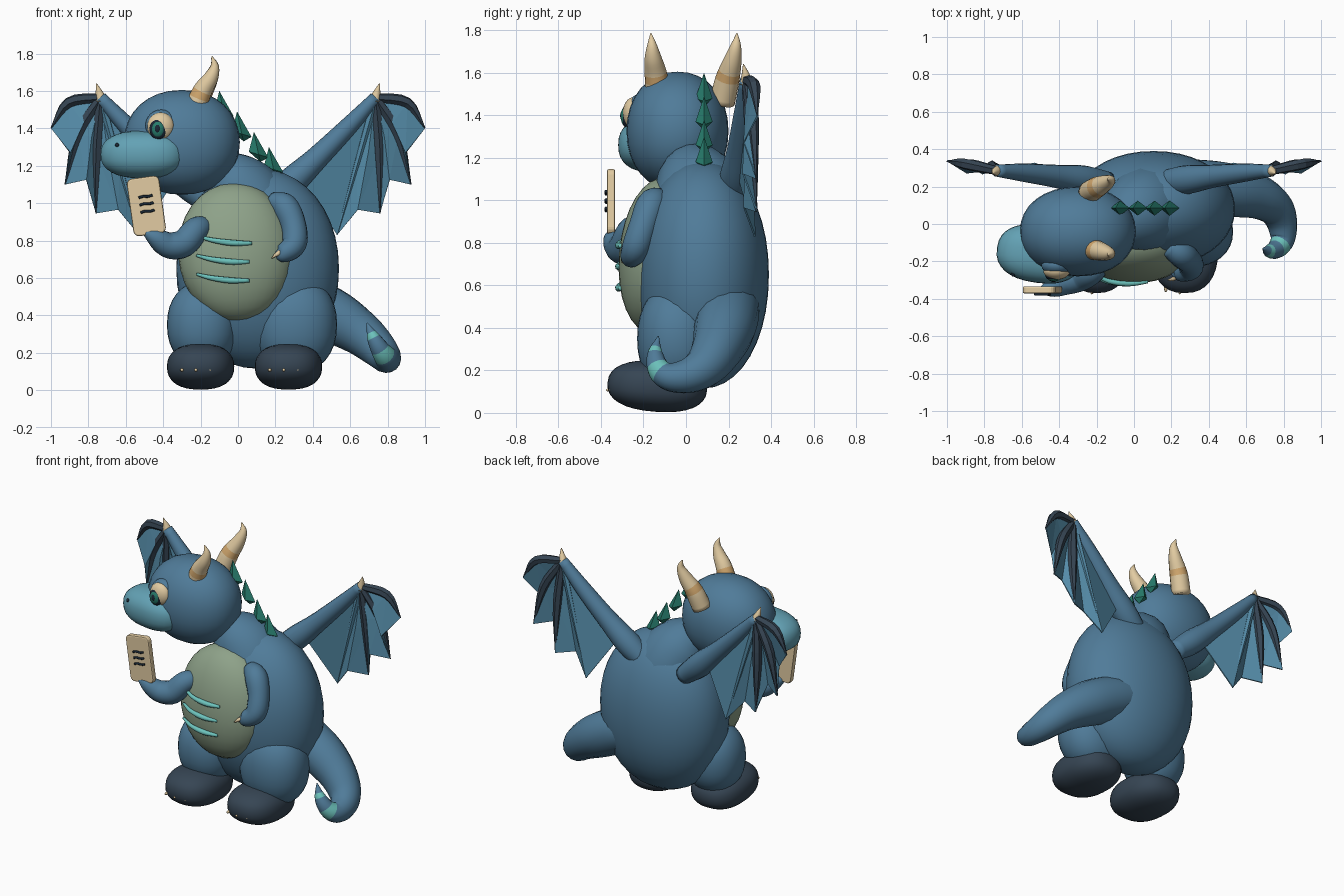
import bpy, bmesh, math
from mathutils import Vector, Matrix

if "Cube" in bpy.data.objects:
    bpy.data.objects.remove(bpy.data.objects["Cube"], do_unlink=True)


def material(name, r, g, b):
    m = bpy.data.materials.new(name)
    m.use_nodes = True
    m.diffuse_color = (r, g, b, 1)
    m.node_tree.nodes["Principled BSDF"].inputs["Base Color"].default_value = (r, g, b, 1)
    return m


BLUE = material("scale blue", .08, .2, .32)
SNOUT = material("pale blue", .125, .36, .46)
BELLY = material("sage", .27, .36, .25)
SLATE = material("slate", .037, .06, .088)
CREAM = material("cream", .76, .6, .36)
ORANGE = material("ochre", .66, .4, .16)
GREEN = material("emerald", .02, .2, .15)
WEB = material("wing blue", .09, .26, .39)
TEAL = material("stripe teal", .15, .54, .5)
DARK = material("dark navy", .01, .02, .035)


def finish(name, bm, *mats, smooth=True):
    bmesh.ops.recalc_face_normals(bm, faces=bm.faces[:])
    mesh = bpy.data.meshes.new(name)
    bm.to_mesh(mesh)
    bm.free()
    for m in mats:
        mesh.materials.append(m)
    for p in mesh.polygons:
        p.use_smooth = smooth
    ob = bpy.data.objects.new(name, mesh)
    bpy.context.collection.objects.link(ob)
    return ob


def blob(name, centre, radii, mat, power=1.0, tilt=(0, 0, 0), seg=32):
    """Ellipsoid; power below 1 makes it boxier."""
    bm = bmesh.new()
    bmesh.ops.create_uvsphere(bm, u_segments=seg, v_segments=seg // 2, radius=1)
    for v in bm.verts:
        v.co = Vector([math.copysign(abs(c) ** power, c) * r for c, r in zip(v.co, radii)])
    ob = finish(name, bm, mat)
    ob.location = centre
    ob.rotation_euler = [math.radians(a) for a in tilt]
    return ob


def spline(points, steps):
    """Catmull-Rom through (x, y, z, radius) points."""
    pts = [Vector(p) for p in points]
    pts = [2 * pts[0] - pts[1]] + pts + [2 * pts[-1] - pts[-2]]
    out = []
    for a, b, c, d in zip(pts, pts[1:], pts[2:], pts[3:]):
        for i in range(steps):
            t = i / steps
            out.append(.5 * (2 * b + (c - a) * t + (2 * a - 5 * b + 4 * c - d) * t ** 2
                             + (3 * b - a - 3 * c + d) * t ** 3))
    return out + [pts[-2]]


def tube(name, points, *mats, bands=(), sides=16, steps=5, smooth=True):
    """Tapered tube; bands are (start, end) fractions given the second material."""
    path = spline(points, steps)
    bm = bmesh.new()
    rings = []
    for i, p in enumerate(path):
        way = (path[min(i + 1, len(path) - 1)] - path[max(i - 1, 0)]).to_3d()
        turn = Vector((0, 0, 1)).rotation_difference(way) if not rings else \
            old_way.rotation_difference(way) @ turn
        old_way = way
        r = max(p.w, .002)
        rings.append([bm.verts.new(p.to_3d() + turn @ Vector(
            (r * math.cos(k * math.tau / sides), r * math.sin(k * math.tau / sides), 0)))
            for k in range(sides)])
    for i, (a, b) in enumerate(zip(rings, rings[1:])):
        mid = (i + .5) / (len(rings) - 1)
        for k in range(sides):
            f = bm.faces.new((a[k], a[k - 1], b[k - 1], b[k]))
            f.material_index = int(any(s < mid < e for s, e in bands))
    bm.faces.new(rings[0])
    bm.faces.new(rings[-1])
    return finish(name, bm, *mats, smooth=smooth)


# Torso, neck and head
blob("body", (.105, .08, .65), (.435, .31, .535), BLUE, .96, seg=40)
blob("belly", (-.01, -.125, .738), (.31, .19, .37), BELLY, .97, tilt=(-5, -4, 0))
tube("neck", [(.08, .08, .92, .25), (.02, .06, 1.04, .22), (-.06, .03, 1.13, .17),
     (-.12, .01, 1.18, .1)], BLUE)
blob("head", (-.3, -.04, 1.325), (.31, .24, .28), BLUE, .94)
blob("snout", (-.505, -.16, 1.26), (.23, .155, .128), SNOUT, .84, tilt=(0, 0, -8))
blob("nostril", (-.645, -.26, 1.31), (.014, .022, .012), DARK, seg=12)
for i, z in enumerate((.8, .7, .6)):
    x = -.22 + .015 * (i == 0)
    tube(f"belly_stripe_{i + 1}", [(x, -.275, z + .02, .008), (x + .08, -.308, z, .014),
         (x + .18, -.317, z - .013, .017), (x + .28, -.308, z - .014, .01)], TEAL, sides=8)

# Eye in a slightly raised socket
blob("eye_socket", (-.41, -.22, 1.415), (.085, .055, .085), BLUE)
blob("eye_white", (-.413, -.25, 1.41), (.072, .047, .074), CREAM)
blob("eye_rim", (-.427, -.278, 1.395), (.046, .025, .056), DARK)
blob("iris", (-.428, -.286, 1.395), (.036, .021, .045), GREEN)
blob("pupil", (-.43, -.294, 1.397), (.02, .016, .028), DARK, seg=16)

# Horns
tube("right_horn", [(-.24, .17, 1.46, .06), (-.2, .195, 1.57, .057), (-.15, .22, 1.66, .042),
     (-.125, .235, 1.73, .024), (-.14, .24, 1.785, .003)], CREAM, ORANGE, bands=[(.26, .34)])
tube("left_horn", [(-.23, -.13, 1.5, .06), (-.19, -.143, 1.6, .052), (-.145, -.155, 1.67, .04),
     (-.125, -.16, 1.73, .023), (-.14, -.165, 1.785, .003)], CREAM, ORANGE, bands=[(.16, .24)])

# Back spines: four-sided double pyramids
for i, (x, z) in enumerate([(-.075, 1.48), (.02, 1.37), (.11, 1.26), (.19, 1.18)]):
    bm = bmesh.new()
    base = [bm.verts.new((x + a, .085 + b, z - a * .3))
            for a, b in ((.052, 0), (0, .04), (-.052, 0), (0, -.04))]
    for tip in ((x - .025, .085, z + .12), (x + .01, .085, z - .04)):
        t = bm.verts.new(tip)
        for k in range(4):
            bm.faces.new((base[k], base[k - 1], t))
    finish(f"back_spine_{i + 1}", bm, GREEN, smooth=False)

# Legs, feet and toenails
for side, x, leg_x, r, h in (("left", .27, .305, .225, .26), ("right", -.2, -.19, .19, .23)):
    blob(side + "_leg", (leg_x, -.04, .35), (r, .19, h), BLUE, .92)
    blob(side + "_foot", (x, -.135, .125), (.18, .235, .12), SLATE, .84, tilt=(-4, 0, 0))
    for k in (-1, 0, 1):
        blob(f"{side}_toenail_{k + 2}", (x - .025 + k * .075, -.355 + .012 * abs(k), .108),
             (.01, .022, .009), CREAM, seg=8)

# Tail
tube("tail", [(.2, .23, .53, .12), (.36, .2, .47, .145), (.52, .18, .39, .143),
     (.66, .145, .3, .12), (.75, .09, .22, .1), (.79, .01, .175, .083), (.795, -.08, .17, .066),
     (.765, -.13, .21, .053), (.725, -.145, .28, .036), (.69, -.13, .36, .003)],
     BLUE, TEAL, bands=[(.72, .79), (.88, .93)], steps=6)

# Arms
tube("right_arm", [(-.16, -.18, .87, .05), (-.22, -.25, .86, .068), (-.29, -.285, .785, .075),
     (-.37, -.31, .775, .07), (-.44, -.34, .815, .052), (-.5, -.355, .845, .015)], BLUE)
tube("left_arm", [(.18, -.12, 1.01, .05), (.25, -.16, .98, .072), (.297, -.2, .88, .068),
     (.3, -.235, .78, .066), (.24, -.26, .73, .05), (.205, -.27, .72, .02)], BLUE)
tube("left_hand_claw", [(.23, -.28, .74, .014), (.205, -.295, .725, .011),
     (.18, -.3, .705, .002)], CREAM, sides=8)

# Hand-held card: rounded slab with three dark bars
place = Matrix.Translation((-.49, -.352, .985)) @ Matrix.Rotation(math.radians(-8), 4, "Y")
bm = bmesh.new()
bmesh.ops.create_cube(bm, size=1, matrix=Matrix.Diagonal((.175, .038, .31, 1)))
upright = [e for e in bm.edges if abs(e.verts[0].co.y - e.verts[1].co.y) > .01]
bmesh.ops.bevel(bm, geom=upright, offset=.03, segments=4, affect="EDGES", profile=.5)
bm.transform(place)
card = finish("card", bm, CREAM, smooth=False)
edge = card.modifiers.new("soft edge", "BEVEL")
edge.width = .008
edge.segments = 2
for i in range(3):
    z = .055 - i * .04
    pts = [(-.035, z - .006), (-.01, z - .002), (.015, z - .006), (.04, z - .002)]
    tube(f"card_bar_{i + 1}", [(*(place @ Vector((x, -.024, zz))), .007) for x, zz in pts],
         DARK, sides=8, steps=3)

# Wings: arm, claw, arched fingers and pleated membrane
ENDS = [(1.0, .335, 1.4), (.925, .33, 1.1), (.76, .33, .945), (.53, .32, .83)]
VALLEYS = [(.895, .27, 1.27), (.81, .265, 1.125), (.64, .27, .965)]
for side, s in (("left", 1), ("right", -1)):
    def flip(p):
        return Vector((p[0] * s, p[1], p[2]))

    wrist = Vector((.735, .285, 1.565))
    tube(side + "_wing_arm", [(*flip(p), r) for p, r in (
        ((.14, .22, .99), .06), ((.27, .235, 1.1), .078), ((.42, .255, 1.24), .062),
        ((.6, .275, 1.42), .048), (wrist, .032))], BLUE)
    tube(side + "_wing_claw", [(*flip(p), r) for p, r in (
        ((.73, .285, 1.55), .032), ((.742, .28, 1.59), .02), ((.757, .27, 1.64), .002))],
        CREAM, sides=10)
    mids = []
    for i, e in enumerate(ENDS):
        end = Vector(e)
        mid = wrist.lerp(end, .5) + Vector((.035, .01, .05)) * (1.1, .75, .3, 0)[i]
        mids.append(mid)
        tube(f"{side}_wing_finger_{i + 1}", [(*flip(wrist), .024),
             (*flip(mid), .029 if i < 3 else .016), (*flip(end), .003)],
             SLATE if i < 3 else WEB, sides=6, steps=4, smooth=False)
    bm = bmesh.new()

    def face(*pts):
        bm.faces.new([bm.verts.new(flip(p)) for p in pts])

    for i, valley in enumerate(VALLEYS):
        crease = wrist.lerp(Vector(valley), .5) + Vector((.01, 0, .01))
        for k in (i, i + 1):
            face(wrist, mids[k], crease)
            face(mids[k], ENDS[k], valley)
            face(mids[k], valley, crease)
    root = Vector((.36, .25, 1.09))
    elbow = wrist.lerp(root, .5)
    face(wrist, mids[3], elbow)
    face(elbow, mids[3], root)
    face(root, mids[3], ENDS[3])
    bmesh.ops.remove_doubles(bm, verts=bm.verts[:], dist=.0005)
    web = finish(side + "_wing_membrane", bm, WEB, smooth=False)
    web.modifiers.new("thickness", "SOLIDIFY").thickness = .008
